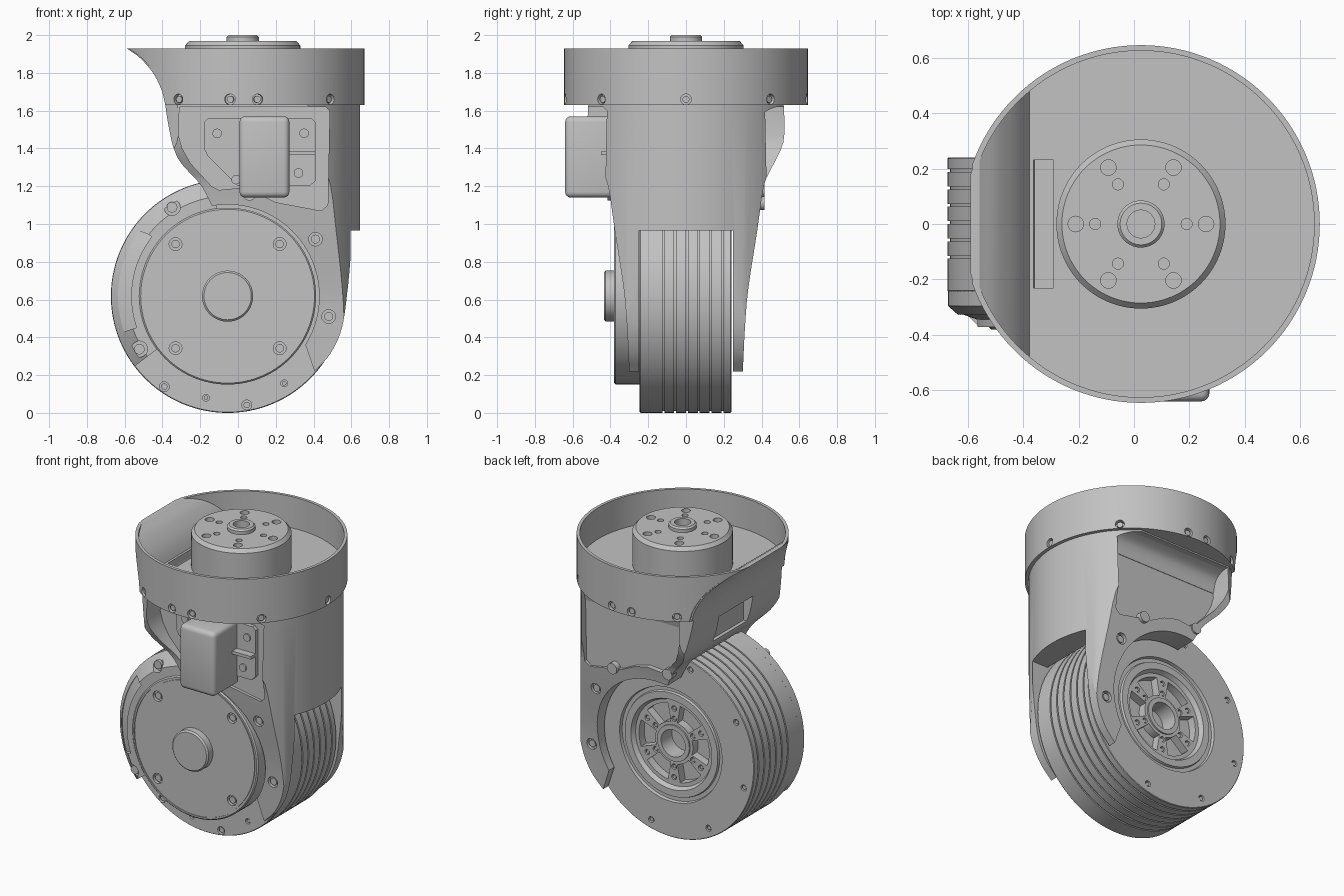
import bpy, bmesh
from math import cos, sin, pi, radians
from mathutils import Vector

cube = bpy.data.objects.get("Cube")
if cube:
    bpy.data.objects.remove(cube)

grey = bpy.data.materials.new("machined_grey")
grey.use_nodes = True
GREY = (0.54, 0.54, 0.54, 1)
grey.diffuse_color = GREY
grey.node_tree.nodes["Principled BSDF"].inputs["Base Color"].default_value = GREY

WHEEL = Vector((-0.055, 0, 0.618))   # wheel axle
COLUMN = Vector((0.025, 0, 0))       # vertical steering axis


def finish(name, bm):
    bmesh.ops.remove_doubles(bm, verts=bm.verts, dist=1e-5)
    bmesh.ops.recalc_face_normals(bm, faces=bm.faces)
    mesh = bpy.data.meshes.new(name)
    bm.to_mesh(mesh)
    bm.free()
    mesh.materials.append(grey)
    obj = bpy.data.objects.new(name, mesh)
    bpy.context.collection.objects.link(obj)
    return obj


def smooth(pts, steps=5):
    """Curve through the points."""
    p = [Vector(q) for q in pts]
    p = [2 * p[0] - p[1]] + p + [2 * p[-1] - p[-2]]
    out = []
    for a, b, c, d in zip(p, p[1:], p[2:], p[3:]):
        for i in range(steps):
            t = i / steps
            out.append(b + (c - a) * t / 2 + (2 * a - 5 * b + 4 * c - d) * t * t / 2
                       + (3 * b - 3 * c + d - a) * t ** 3 / 2)
    return [tuple(q) for q in out] + [tuple(pts[-1])]


def prism(name, pts, axis, lo, hi):
    """Extrude an outline: (x, z) along y, or (y, z) along x."""
    bm = bmesh.new()
    place = (lambda p, d: (p[0], d, p[1])) if axis == "Y" else (lambda p, d: (d, p[0], p[1]))
    face = bm.faces.new([bm.verts.new(place(p, lo)) for p in pts])
    new = bmesh.ops.extrude_face_region(bm, geom=[face])["geom"]
    shift = Vector(place((0, 0), hi - lo))
    bmesh.ops.translate(bm, vec=shift, verts=[v for v in new if isinstance(v, bmesh.types.BMVert)])
    return finish(name, bm)


def lathe(name, profile, axis, centre, start=0, end=360, steps=96):
    """Turn a closed (radius, height) outline about the y or z axis."""
    bm = bmesh.new()
    full = end - start >= 360
    rings = []
    for i in range(steps if full else steps + 1):
        t = radians(start + (end - start) * i / steps)
        spots = [(r * cos(t), h, r * sin(t)) if axis == "Y" else (r * cos(t), r * sin(t), h)
                 for r, h in profile]
        rings.append([bm.verts.new(centre + Vector(s)) for s in spots])
    n = len(profile)
    for i in range(steps):
        a, b = rings[i], rings[(i + 1) % len(rings)]
        for j in range(n):
            k = (j + 1) % n
            if profile[j][0] or profile[k][0]:
                bm.faces.new((a[j], a[k], b[k], b[j]))
    if not full:
        bm.faces.new(rings[0])
        bm.faces.new(rings[-1])
    return finish(name, bm)


def rods(name, items):
    """Several short cylinders in one mesh: (centre, direction, radius, length)."""
    bm = bmesh.new()
    for pos, way, r, length in items:
        m = Vector(way).to_track_quat("Z", "Y").to_matrix().to_4x4()
        m.translation = Vector(pos)
        bmesh.ops.create_cone(bm, cap_ends=True, segments=20, radius1=r, radius2=r,
                              depth=length, matrix=m)
    return finish(name, bm)


def block(name, lo, hi):
    return prism(name, [(lo[0], lo[2]), (hi[0], lo[2]), (hi[0], hi[2]), (lo[0], hi[2])],
                 "Y", lo[1], hi[1])


def apply(obj, mod):
    bpy.context.view_layer.objects.active = obj
    bpy.ops.object.modifier_apply(modifier=mod.name)


def boolean(obj, tool, operation="DIFFERENCE"):
    mod = obj.modifiers.new("cut", "BOOLEAN")
    mod.operation, mod.solver, mod.object = operation, "EXACT", tool
    apply(obj, mod)
    bpy.data.objects.remove(tool)


def drill(obj, items, name):
    """Bore screw holes and sink a smaller screw head in each; directions point outward."""
    boolean(obj, rods("drill", items))
    rods(name, [(Vector(p) - Vector(w) * l * 0.4, w, r * 0.65, l * 0.5) for p, w, r, l in items])


def column(radius, lo, hi):
    return lathe("trim", [(0, lo), (radius, lo), (radius, hi), (0, hi)], "Z", COLUMN, steps=128)


# Scooped side outline, from the collar rim to the wheel
scoop = smooth([(-0.59, 1.93), (-0.52, 1.88), (-0.45, 1.80), (-0.405, 1.71), (-0.385, 1.63)])
flank = smooth([(-0.386, 1.64), (-0.375, 1.56), (-0.36, 1.48), (-0.34, 1.4), (-0.3, 1.32),
                (-0.2, 1.21), (-0.14, 1.1)])
heel = smooth([(0.405, 0.22), (0.49, 0.315), (0.55, 0.45), (0.58, 0.65), (0.598, 0.85), (0.605, 0.96)])

# Fork body: side outline trimmed by the column cylinder and the tapered end outline
body = prism("fork_body", flank + [(0.0, 0.8), (0.28, 0.55), (0.34, 0.41)] + heel
             + [(0.7, 0.96), (0.7, 1.64)], "Y", -0.7, 0.7)
boolean(body, column(0.622, 0, 1.8), "INTERSECT")
half = smooth([(0.30, 0.2), (0.312, 0.45), (0.33, 0.66), (0.375, 0.95), (0.412, 1.2),
               (0.455, 1.3), (0.515, 1.43), (0.52, 1.58), (0.51, 1.7)], 3)
boolean(body, prism("trim", half + [(-y, z) for y, z in reversed(half)], "X", -1, 1), "INTERSECT")
boolean(body, lathe("well", [(0, -0.25), (0.635, -0.25), (0.635, 0.25), (0, 0.25)], "Y", WHEEL))
boolean(body, block("slot", (-0.1, -0.25, -0.1), (0.9, 0.25, 0.965)))
boolean(body, lathe("opening", [(0, -0.8), (0.485, -0.8), (0.485, 0.8), (0, 0.8)], "Y", WHEEL))

# Side pockets, front and back, the back one with a filleted ceiling
pocket = [(-0.31, 1.62), (-0.315, 1.47), (-0.295, 1.4), (-0.25, 1.32), (-0.14, 1.2), (-0.1, 1.18),
          (0.0, 1.19), (0.1, 1.165), (0.2, 1.115), (0.44, 1.07), (0.475, 1.1), (0.485, 1.6), (0.465, 1.62)]
for lo, hi in ((-0.8, -0.375), (0.375, 0.8)):
    boolean(body, prism("pocket", pocket, "Y", lo, hi))
fillet = smooth([(0.378, 1.5), (0.395, 1.56), (0.43, 1.6), (0.52, 1.635)])
ceiling = prism("pocket_ceiling", [(0.35, 1.64), (0.35, 1.5)] + fillet, "X", -0.318, 0.5)
boolean(ceiling, column(0.619, 1, 2), "INTERSECT")
boolean(body, block("window", (-0.6, -0.18, 1.36), (-0.3, 0.18, 1.54)))
drill(body, [((x, s * y, z), (0, s, 0), 0.036, 0.05) for s in (-1, 1)
             for x, y, z in ((0.41, 0.37, 0.92), (0.48, 0.317, 0.51))], "fork_screws")
rods("lip_screws", [((x, y, z), (0, 1, 0), 0.036, 0.05)
                    for x, y, z in ((0.06, -0.39, 1.16), (0.26, 0.39, 1.11), (-0.15, 0.39, 1.18))])

# Round collar with the scoop taken out of one side and closed by a curved wall
ring = lathe("collar", [(0, 1.63), (0.645, 1.63), (0.645, 1.93), (0.625, 1.93),
                        (0.625, 1.72), (0, 1.72)], "Z", COLUMN, steps=128)
cut = [(-0.63, 1.97)] + scoop + [(-0.384, 1.5), (-1, 1.5), (-1, 1.97)]
boolean(ring, prism("scoop", [(x + 0.008, z) for x, z in cut], "Y", -1, 1))
boolean(ring, block("floor_slot", (-0.362, -0.23, 1.66), (-0.29, 0.23, 1.8)))
drill(ring, [((0.025 + 0.645 * cos(radians(a)), 0.645 * sin(radians(a)), 1.66),
              (cos(radians(a)), sin(radians(a)), 0), 0.028, 0.06)
             for a in (-122, -96, -83, -44, 0, 44, 83, 96, 122)], "collar_screws")
wall = prism("scoop_wall", scoop + [(x + 0.032, z) for x, z in reversed(scoop)], "Y", -1, 1)
boolean(wall, column(0.64, 1, 2), "INTERSECT")

# Steering motor hub
hub = lathe("steering_hub", [(0, 1.7), (0.305, 1.7), (0.305, 1.945), (0.285, 1.968), (0.085, 1.968),
                             (0.085, 1.99), (0.075, 2.0), (0.05, 2.0), (0.05, 1.94), (0, 1.94)],
            "Z", COLUMN)
boolean(hub, rods("holes", [((0.025 + d * cos(k * pi / 3), d * sin(k * pi / 3), 1.97), (0, 0, 1), r, 0.06)
                            for k in range(6) for d, r in ((0.235, 0.028), (0.165, 0.02))]))

# Wheel with finely grooved tread and recessed back
tread = []
for i in range(6):
    g = i * 0.0625 - 0.12
    tread += [(0.618, g - 0.005), (0.609, g - 0.005), (0.609, g + 0.005), (0.618, g + 0.005)]
wheel = lathe("wheel", [(0, -0.245), (0.614, -0.245), (0.618, -0.24)] + tread + [
    (0.618, 0.236), (0.614, 0.24), (0.38, 0.24), (0.375, 0.22), (0.35, 0.22), (0.345, 0.235),
    (0.3, 0.235), (0.285, 0.205), (0.12, 0.205), (0.12, 0.215), (0.09, 0.215), (0.09, 0.1), (0, 0.1)],
    "Y", WHEEL, steps=128)
for k in range(6):
    boolean(wheel, lathe("spoke_gap", [(0.14, 0.15), (0.26, 0.15), (0.26, 0.3), (0.14, 0.3)],
                         "Y", WHEEL, k * 60 - 20, k * 60 + 20, 8))


def around(radius, degrees, y):
    return WHEEL + Vector((radius * cos(radians(degrees)), y, radius * sin(radians(degrees))))


drill(wheel, [(around(0.56, a, 0.24), (0, 1, 0), 0.02, 0.04) for a in range(15, 360, 45)]
      + [(around(d, k * 60 + 30, 0.205), (0, 1, 0), 0.018, 0.04) for k in range(6) for d in (0.16, 0.23)]
      + [(around(0.585, a, -0.245), (0, -1, 0), 0.026, 0.04) for a in (-125, -80)]
      + [(around(0.55, a, -0.245), (0, -1, 0), 0.018, 0.04) for a in (-102, -57)],
      "wheel_screws")

# Drive motor cap with centre boss
cap = lathe("motor_cap", [(0, -0.24), (0.468, -0.24), (0.468, -0.372), (0.46, -0.38), (0.45, -0.38),
                          (0.45, -0.374), (0.444, -0.374), (0.444, -0.38), (0.135, -0.38),
                          (0.135, -0.425), (0.125, -0.435), (0, -0.435)], "Y", WHEEL)
drill(cap, [(around(0.39, a, -0.38), (0, -1, 0), 0.034, 0.04) for a in (45, 135, 225, 315)], "cap_screws")

# Sloped guard around the free side of the cap
guard = lathe("side_guard", [(0.46, -0.24), (0.616, -0.24), (0.616, -0.295), (0.53, -0.372), (0.46, -0.372)],
              "Y", WHEEL, 97, 217, 48)
boolean(guard, lathe("guard_recess", [(0.51, -0.5), (0.58, -0.5), (0.58, -0.32), (0.51, -0.345)],
                     "Y", WHEEL, 142, 199, 24))
drill(guard, [(around(r, a, -0.36), (0, -1, 0), 0.043, 0.05) for r, a in ((0.555, 122), (0.545, 211))],
      "guard_screws")

# Connector box on its mounting plate
prism("connector_plate", [(-0.18, 1.54), (-0.16, 1.56), (0.39, 1.56), (0.41, 1.54), (0.41, 1.23),
                          (0.38, 1.2), (0.0, 1.2), (-0.16, 1.36), (-0.18, 1.4)], "Y", -0.4, -0.35)
block("connector_rib", (0.27, -0.45, 1.365), (0.41, -0.39, 1.385))
box = block("connector_box", (0.008, -0.64, 1.14), (0.272, -0.37, 1.57))
soft = box.modifiers.new("soft", "BEVEL")
soft.width, soft.segments = 0.03, 4
apply(box, soft)
rods("plate_screws", [((x, -0.4, z), (0, 1, 0), 0.025, 0.02)
                      for x, z in ((-0.11, 1.48), (0.35, 1.48), (0.32, 1.27), (-0.01, 1.235))])

# Smooth curved faces, keep edges sharp
for obj in list(bpy.context.collection.objects):
    if obj.type == "MESH" and grey.name in obj.data.materials:
        bpy.ops.object.select_all(action="DESELECT")
        obj.select_set(True)
        bpy.context.view_layer.objects.active = obj
        bpy.ops.object.shade_smooth_by_angle(angle=radians(30))
